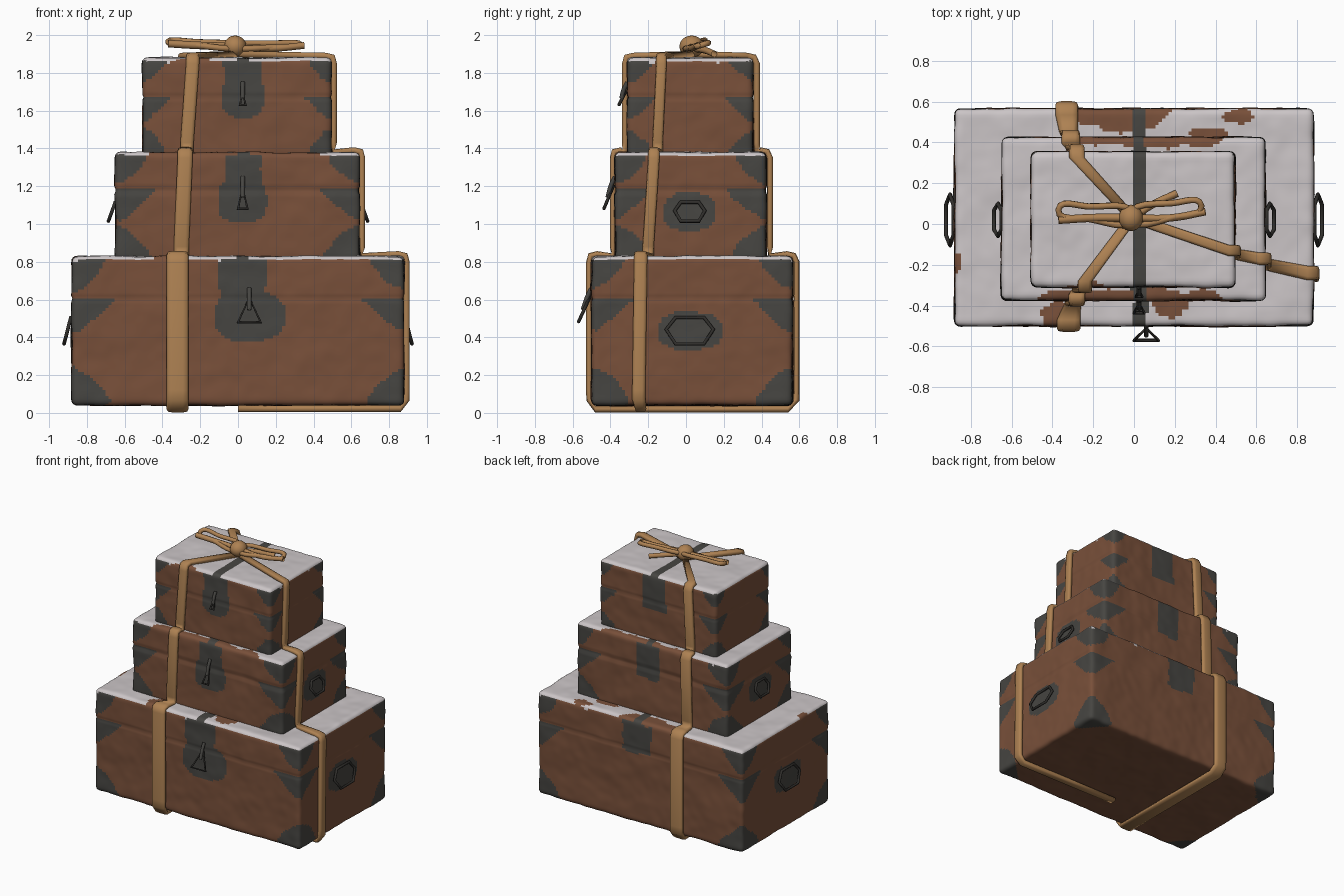
import bpy, bmesh, math
from mathutils import Vector, Matrix, noise

cube = bpy.data.objects.get("Cube")
if cube:
    bpy.data.objects.remove(cube)


def material(name, color):
    m = bpy.data.materials.new(name)
    m.use_nodes = True
    m.diffuse_color = (*color, 1)
    bsdf = m.node_tree.nodes["Principled BSDF"]
    bsdf.inputs["Base Color"].default_value = (*color, 1)
    bsdf.inputs["Roughness"].default_value = 0.9
    return m


LEATHER = material("brown leather", (0.19, 0.08, 0.042))
METAL = material("dark metal", (0.062, 0.06, 0.054))
SNOW = material("snow", (0.6, 0.56, 0.57))
ROPE = material("tan rope", (0.42, 0.22, 0.085))
IRON = material("black iron", (0.03, 0.028, 0.025))


def add_mesh(name, bm, mats):
    me = bpy.data.meshes.new(name)
    bm.to_mesh(me)
    bm.free()
    for m in mats:
        me.materials.append(m)
    me.shade_smooth()
    ob = bpy.data.objects.new(name, me)
    bpy.context.collection.objects.link(ob)
    return ob


# Trunks: extents, lid seam, fitting size, front plate, side plate, bare spots on the lid
TRUNKS = [
    dict(name="bottom_trunk", lo=(-.88, -.5, .04), hi=(.88, .565, .83), seam=.6, fit=.2,
         plate=(.12, .25), blob=(.06, .51, .19, .13), side=(.02, .435, .17, .1),
         bare=[(-.06, .55, .22, .11), (.38, .44, .1, .05), (.52, .53, .08, .03),
               (.16, -.4, .1, .06), (-.38, -.46, .07, .08), (-.88, -.2, .03, .04)]),
    dict(name="middle_trunk", lo=(-.65, -.375, .8), hi=(.645, .425, 1.38), seam=1.18, fit=.19,
         plate=(.1, .28), blob=(.025, 1.12, .13, .12), side=(.02, 1.065, .14, .1),
         bare=[(-.02, -.37, .46, .05), (.05, .43, .45, .05)]),
    dict(name="top_trunk", lo=(-.505, -.31, 1.35), hi=(.495, .355, 1.88), seam=1.67, fit=.14,
         plate=(.1, .27), blob=(.025, 1.67, .115, .11), side=None,
         bare=[(-.25, -.31, .1, .025)]),
]
STRIPE = .025


def inside(u, v, cu, cv, ru, rv, power=2):
    return abs((u - cu) / ru) ** power + abs((v - cv) / rv) ** power < 1


def trunk_color(t, p, n, lo, hi):
    # 0 leather, 1 metal, 2 snow
    wob = noise.noise(p * 7) + .4 * noise.noise(p * 25)
    q = p + Vector((wob, wob, -wob)) * .012
    ax, ay = min(p.x - lo.x, hi.x - p.x), min(p.y - lo.y, hi.y - p.y)
    down, up, s = hi.z - p.z, p.z - lo.z, t["fit"] + wob * .02
    if n.z > .5 or down < .014 + .02 * wob:
        if abs(q.x - STRIPE) < .033:
            return 1
        if any(inside(q.x + wob * .03, q.y + wob * .02, *b) for b in t["bare"]):
            return 0
        return 2
    if n.z < -.5:
        return int(ax + ay < s)
    frontal = abs(n.y) > abs(n.x)
    a = ax if frontal else ay
    # Corner caps and the tapered clasps under the lid seam
    if (a / s) ** 1.5 + (max(down, 0) / s) ** 1.5 < .85:
        return 1
    if (a / s) ** 1.4 + (max(up, 0) / s) ** 1.4 < 1.05:
        return 1
    drop = t["seam"] - p.z
    if 0 < drop < s * .85 and a < s * 1.1 - drop * 1.1:
        return 1
    # Lock plates and handle plates
    if frontal:
        w, h = t["plate"]
        if abs(q.x - STRIPE) < w and down < h + wob * .02:
            return 1
        return int(n.y < 0 and inside(q.x, q.z, *t["blob"], 2.6))
    return int(bool(t["side"]) and inside(q.y, q.z, *t["side"], 2.6))


def build_trunk(t, cell=.016, r=.03):
    lo, hi = Vector(t["lo"]), Vector(t["hi"])
    c, h = (lo + hi) / 2, (hi - lo) / 2
    bm = bmesh.new()
    # Six gridded walls welded into a box
    for axis in range(3):
        u, v = (axis + 1) % 3, (axis + 2) % 3
        for sign in (1, -1):
            m = Matrix.Identity(4)
            cols = [Vector(), Vector(), Vector()]
            cols[0][u], cols[1][v], cols[2][axis] = h[u], sign * h[v], sign * h[axis]
            for i in range(3):
                m.col[i] = (*cols[i], 0)
            m.col[3] = (*cols[2], 1)
            bmesh.ops.create_grid(bm, x_segments=int(2 * h[u] / cell),
                                  y_segments=int(2 * h[v] / cell), size=1, matrix=m)
    bmesh.ops.remove_doubles(bm, verts=bm.verts, dist=.001)
    # Round the edges, groove the lid seam and dent the walls
    for vert in bm.verts:
        p = vert.co
        core = Vector([max(r - h[i], min(h[i] - r, p[i])) for i in range(3)])
        n = (p - core).normalized()
        p = core + n * r + c
        dent = .008 * noise.noise(p * 5) + .003 * noise.noise(p * 15)
        if abs(p.z - t["seam"]) < cell * .6:
            dent -= .006
        vert.co = p + n * dent
    bmesh.ops.recalc_face_normals(bm, faces=bm.faces)
    for f in bm.faces:
        f.material_index = trunk_color(t, f.calc_center_median(), f.normal, lo, hi)
    add_mesh(t["name"], bm, [LEATHER, METAL, SNOW])


for t in TRUNKS:
    build_trunk(t)


# Straps: flattened bands swept along a path of (point, width)
def ribbon(name, path, side, thick=.017, sides=10):
    bm, rings = bmesh.new(), []
    for i, (p, w) in enumerate(path):
        a, b = path[max(i - 1, 0)][0], path[min(i + 1, len(path) - 1)][0]
        n = (b - a).cross(side).normalized()
        rings.append([])
        for k in range(sides):
            ang = math.tau * k / sides
            x, y = math.cos(ang), math.sin(ang)
            off = side * w / 2 * math.copysign(abs(x) ** .6, x) + n * thick * math.copysign(abs(y) ** .6, y)
            rings[-1].append(bm.verts.new(p + off))
    for r0, r1 in zip(rings, rings[1:]):
        for k in range(sides):
            j = (k + 1) % sides
            bm.faces.new((r0[k], r0[j], r1[j], r1[k]))
    bm.faces.new(rings[0])
    bm.faces.new(rings[-1][::-1])
    bmesh.ops.recalc_face_normals(bm, faces=bm.faces)
    add_mesh(name, bm, [ROPE])


def descend(axis, sign, laterals, widths, gap=.012):
    # Path down one side of the whole stack, from the top lid to the ground
    path = []
    for t, (l0, l1), w in zip(TRUNKS[::-1], laterals, widths):
        edge = (t["hi"] if sign > 0 else t["lo"])[axis]
        top, base = t["hi"][2], t["lo"][2] + .03
        for out, z, l in ((-.03, top + .01, l0), (.005, top + .003, l0), (gap, top - .03, l0),
                          (gap, base + .05, l1), (gap, base, l1)):
            p = Vector((l, l, z))
            p[axis] = edge + sign * out
            path.append((p, w))
    return path


knot = Vector((-.01, .03, 1.9))
front = descend(1, -1, ((-.24, -.27), (-.28, -.3), (-.32, -.32)), (.07, .08, .115))
back = descend(1, 1, ((-.28, -.3), (-.31, -.32), (-.33, -.33)), (.075, .09, .11), .02)
under = [(Vector((-.32, y, .019)), .115) for y in (-.48, 0, .54)]
ribbon("long_strap", [(knot, .06)] + front + under + back[::-1] + [(knot, .06)], Vector((1, 0, 0)))
right = descend(0, 1, ((-.13, -.15), (-.17, -.2), (-.24, -.25)), (.055, .06, .07))
tail = [(Vector((x, -.24, .022)), .06) for x in (.86, .4, 0)]
ribbon("side_strap", [(knot, .05)] + right + tail, Vector((0, 1, 0)))


# Cords: bow loops, handles and lock rings
def cord(name, pts, radius, mat, closed=True, smooth=True):
    cu = bpy.data.curves.new(name, "CURVE")
    cu.dimensions = "3D"
    cu.bevel_depth, cu.bevel_resolution, cu.resolution_u = radius, 2, 6
    sp = cu.splines.new("BEZIER")
    sp.bezier_points.add(len(pts) - 1)
    for bp, p in zip(sp.bezier_points, pts):
        bp.co = p
        bp.handle_left_type = bp.handle_right_type = "AUTO" if smooth else "VECTOR"
    sp.use_cyclic_u = closed
    cu.materials.append(mat)
    ob = bpy.data.objects.new(name, cu)
    bpy.context.collection.objects.link(ob)


def bow_loop(name, tip, spread):
    start, tip = Vector((-.01, .035, 1.94)), Vector(tip)
    mid = start.lerp(tip, .6)
    off = Vector((0, spread, spread * .3))
    cord(name, [start, mid + off, tip, mid - off], .016, ROPE)


bow_loop("bow_loop_right", (-.37, .07, 1.965), .03)
bow_loop("bow_loop_left", (.33, .09, 1.95), .035)
cord("bow_tail_right", [knot + Vector((0, 0, .04)), (-.2, .03, 1.945), (-.37, .02, 1.955)], .02, ROPE, False)
cord("bow_tail_left", [knot + Vector((0, 0, .04)), (.18, .03, 1.93), (.35, .06, 1.945)], .018, ROPE, False)
cord("bow_tail_back", [knot + Vector((0, 0, .03)), (.1, .1, 1.92), (.21, .15, 1.9)], .018, ROPE, False)

bm = bmesh.new()
bmesh.ops.create_uvsphere(bm, u_segments=16, v_segments=10, radius=1)
for v in bm.verts:
    v.co = Vector((-.015 + v.co.x * .06, .03 + v.co.y * .065, 1.94 + v.co.z * .058))
add_mesh("bow_knot", bm, [ROPE])

# Hanging side handles, mirrored
for t, hw, hh in ((TRUNKS[0], .125, .07), (TRUNKS[1], .08, .05)):
    y0, z0 = t["side"][:2]
    for sign, label in ((1, "left"), (-1, "right")):
        x = t["hi"][0] * sign
        pts = [(x + sign * (.005 + .018 * (1 - v)), y0 + u * hw, z0 + v * hh)
               for u, v in ((-.6, 1), (.6, 1), (1, .1), (.6, -1), (-.6, -1), (-1, .1))]
        cord(t["name"] + "_handle_" + label, pts, .01, IRON, smooth=False)

# Lock rings hanging on the front plates
for t, x, z, w, h, out in ((TRUNKS[0], .06, .61, .06, .13, .06), (TRUNKS[1], .025, 1.2, .025, .12, .05),
                           (TRUNKS[2], .025, 1.7, .015, .07, .035)):
    y = t["lo"][1] - .01
    cord(t["name"] + "_lock_ring", [(x, y, z), (x - w, y - out, z - h), (x + w, y - out, z - h)],
         .009, IRON, smooth=False)
    cord(t["name"] + "_lock_hasp", [(x, y + .01, z + .05), (x, y - .01, z + .01), (x, y - out * .6, z - h * .5)],
         .012, METAL, False)
